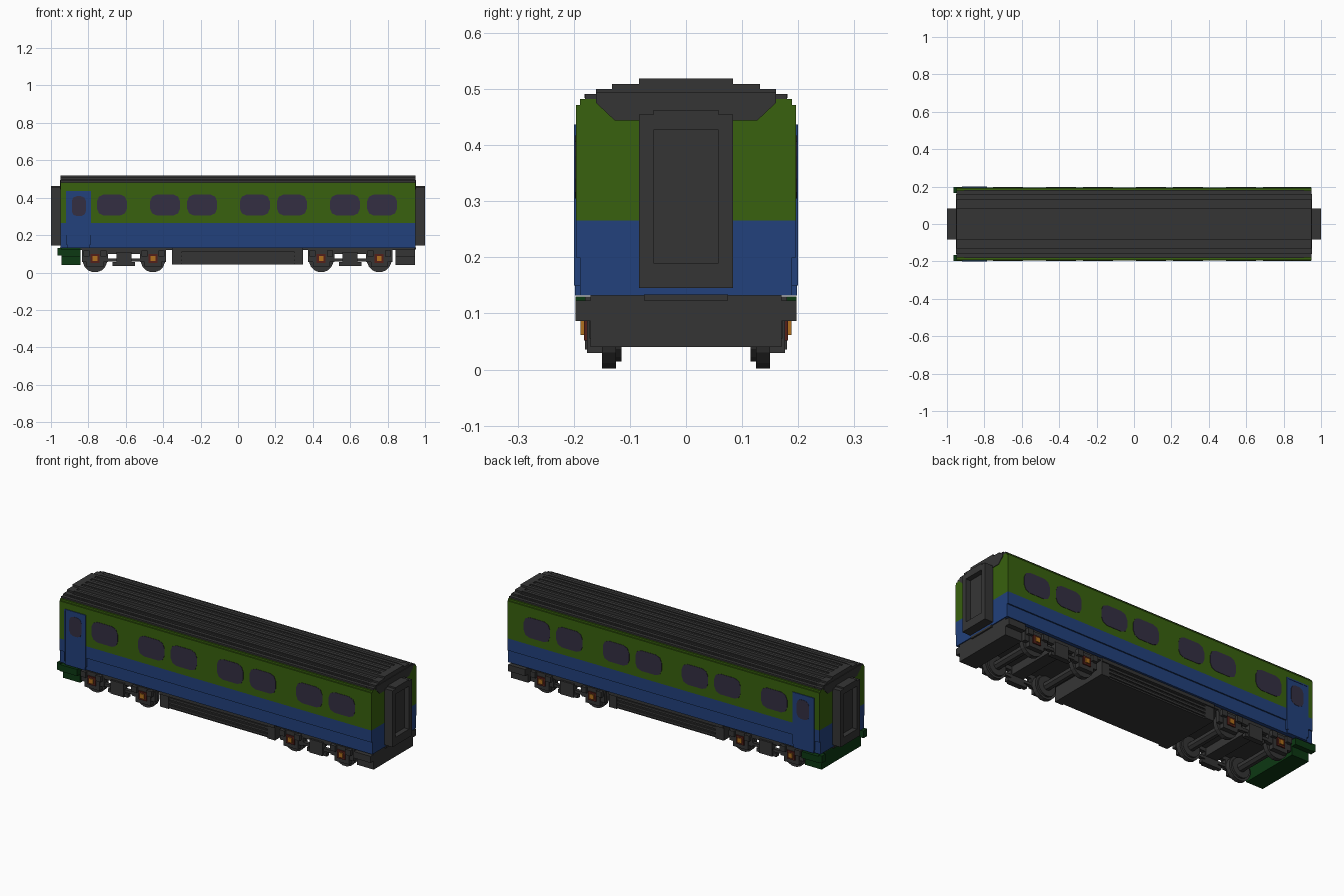
import bpy, bmesh, math
from mathutils import Vector

cube = bpy.data.objects.get("Cube")
if cube:
    bpy.data.objects.remove(cube)


def material(name, rgb):
    lin = [((c / 255 + 0.055) / 1.055) ** 2.4 if c > 10 else c / 255 / 12.92 for c in rgb]
    m = bpy.data.materials.new(name)
    m.use_nodes = True
    m.diffuse_color = (*lin, 1)
    bsdf = m.node_tree.nodes["Principled BSDF"]
    bsdf.inputs["Base Color"].default_value = (*lin, 1)
    bsdf.inputs["Roughness"].default_value = 0.8
    return m


GREEN = material("green paint", (56, 97, 14))
BLUE = material("blue paint", (34, 65, 124))
GREY = material("dark grey", (53, 53, 53))
GLASS = material("tinted glass", (52, 47, 66))
DARK_GREEN = material("dark green", (12, 56, 18))
RED = material("dark red", (84, 32, 26))
GOLD = material("amber", (176, 112, 30))


def finish(name, bm, mat):
    bmesh.ops.recalc_face_normals(bm, faces=bm.faces)
    me = bpy.data.meshes.new(name)
    bm.to_mesh(me)
    bm.free()
    ob = bpy.data.objects.new(name, me)
    me.materials.append(mat)
    bpy.context.collection.objects.link(ob)
    return ob


def add_prism(bm, pts, axis, a, b):
    """Extrude an outline: axis 'x' takes (y, z) points, axis 'y' takes (x, z)."""
    put = (lambda p, t: (t, p[0], p[1])) if axis == "x" else (lambda p, t: (p[0], t, p[1]))
    face = bm.faces.new([bm.verts.new(put(p, a)) for p in pts])
    out = bmesh.ops.extrude_face_region(bm, geom=[face])
    shift = Vector((b - a, 0, 0)) if axis == "x" else Vector((0, b - a, 0))
    bmesh.ops.translate(bm, vec=shift, verts=[v for v in out["geom"] if isinstance(v, bmesh.types.BMVert)])


def prism(name, pts, axis, a, b, mat):
    bm = bmesh.new()
    add_prism(bm, pts, axis, a, b)
    return finish(name, bm, mat)


def boxes(name, items, mat):
    """Join boxes given as (x0, x1, y0, y1, z0, z1) into one object."""
    bm = bmesh.new()
    for x0, x1, y0, y1, z0, z1 in items:
        add_prism(bm, [(x0, z0), (x1, z0), (x1, z1), (x0, z1)], "y", y0, y1)
    return finish(name, bm, mat)


def both_sides(items):
    return items + [(a, b, -d, -c, e, f) for a, b, c, d, e, f in items]


def mirrored(half):
    """Close a right-hand outline by reflecting it."""
    return half + [(-y, z) for y, z in reversed(half)]


def window_outline(cx, w, z0, z1, c):
    h = w / 2
    k = c * 0.3
    q = [(h, z0 + c), (h, z1 - c), (h - k, z1 - k), (h - c, z1)]
    r = [(h - c, z0), (h - k, z0 + k)] + q
    return [(cx + x, z) for x, z in r] + [(cx - x, z) for x, z in reversed(r)]


# Body shell: narrow sill, blue band, green upper sides
W = 0.196
prism("lower_body", mirrored([(0.189, 0.132), (0.189, 0.2), (W, 0.2), (W, 0.266)]), "x", -0.95, 0.95, BLUE)
prism("upper_body", mirrored([(W, 0.266), (W, 0.472), (0.189, 0.472), (0.189, 0.482), (0.16, 0.482)]),
      "x", -0.95, 0.95, GREEN)

# Roof: stepped profile, sunken between the ends, with long ribs
steps = [(0.18, 0.482), (0.18, 0.491), (0.16, 0.491), (0.16, 0.50), (0.132, 0.50),
         (0.132, 0.509), (0.084, 0.509), (0.084, 0.519)]
low = [(y, z if i == 0 else z - 0.005) for i, (y, z) in enumerate(steps)]
prism("roof", mirrored(low), "x", -0.91, 0.91, GREY)
for name, a, b in (("roof_end_left", 0.91, 0.95), ("roof_end_right", -0.95, -0.91)):
    prism(name, mirrored(steps), "x", a, b, GREY)
ribs = [(-0.91, 0.91, -0.01, 0.01, 0.512, 0.519)]
for y, z in ((0.04, 0.519), (0.075, 0.519), (0.115, 0.509), (0.148, 0.5), (0.172, 0.491)):
    ribs += both_sides([(-0.91, 0.91, y - 0.009, y + 0.009, z - 0.007, z)])
boxes("roof_ribs", ribs, GREY)

for side, s in (("left", 1), ("right", -1)):
    # Grey panel under the roof at each end
    prism("end_panel_" + side, mirrored([(0.127, 0.444), (0.16, 0.475), (0.16, 0.495)]),
          "x", s * 0.949, s * 0.953, GREY)
    # Gangway frame with a recessed door
    xa, xb = sorted((s * 0.945, s * 1.0))
    xd = sorted((s * 0.945, s * 0.972))
    boxes("gangway_" + side, both_sides([(xa, xb, 0.058, 0.084, 0.145, 0.455)]) + [
        (xa, xb, -0.058, 0.058, 0.145, 0.19),
        (xa, xb, -0.058, 0.058, 0.427, 0.463),
        (xd[0], xd[1], -0.058, 0.058, 0.19, 0.427)], GREY)
    # Block under each end
    prism("end_block_" + side, mirrored([(0.17, 0.04), (0.17, 0.087), (0.197, 0.087), (0.197, 0.123),
                                         (0.17, 0.123), (0.17, 0.134)]),
          "x", s * 0.842, s * 0.945, GREY if s > 0 else DARK_GREEN)
    boxes("coupler_plate_" + side, [(*sorted((s * 0.94, s * 0.953)), -0.075, 0.075, 0.123, 0.134)], GREY)

boxes("end_steps", both_sides([(-0.965, -0.945, 0.165, 0.197, 0.09, 0.13)]), DARK_GREEN)

# Windows and doors on both sides
for side, s in (("front", -1), ("back", 1)):
    bm = bmesh.new()
    for cx in (-0.674, -0.39, -0.192, 0.09, 0.288, 0.572, 0.77):
        add_prism(bm, window_outline(cx, 0.16, 0.305, 0.417, 0.036), "y", s * 0.193, s * 0.198)
    finish("windows_" + side, bm, GLASS)
    boxes("door_" + side, [(-0.914, -0.792, *sorted((s * 0.189, s * 0.198)), 0.132, 0.43)], BLUE)
    prism("door_window_" + side, window_outline(-0.851, 0.075, 0.302, 0.408, 0.025),
          "y", s * 0.195, s * 0.1995, GLASS)
    boxes("door_frame_" + side, [(a, b, *sorted((s * 0.189, s * 0.2)), c, d) for a, b, c, d in (
        (-0.919, -0.912, 0.15, 0.437), (-0.794, -0.787, 0.15, 0.437), (-0.919, -0.787, 0.43, 0.437))], BLUE)

# Floor and ribbed equipment box
boxes("floor", [(-0.945, 0.945, -0.17, 0.17, 0.12, 0.134)], GREY)
boxes("equipment_box", [(-0.352, 0.347, -0.165, 0.165, 0.042, 0.125)] + both_sides(
    [(-0.352, 0.347, 0.16, 0.18, 0.112, 0.13)] +
    [(-0.30, 0.30, 0.16, 0.172, z, z + 0.012) for z in (0.05, 0.071, 0.092)] +
    [(-0.352, -0.30, 0.16, 0.174, 0.042, 0.125), (0.30, 0.347, 0.16, 0.174, 0.042, 0.125)]), GREY)

# Bogies
R = 0.066
for side, bx in (("left", 0.6), ("right", -0.61)):
    frame = [(bx - 0.225, bx + 0.225, 0.15, 0.17, 0.1, 0.128),
             (bx - 0.085, bx + 0.085, 0.15, 0.17, 0.06, 0.076),
             (bx - 0.06, bx + 0.06, 0.15, 0.172, 0.036, 0.055),
             (bx - 0.04, bx + 0.04, 0.15, 0.18, 0.036, 0.11)]
    for dx in (-0.155, 0.155):
        x = bx + dx
        frame += [(x - 0.07, x + 0.07, 0.15, 0.172, 0.055, 0.105),
                  (x - 0.045, x + 0.045, 0.15, 0.176, 0.03, 0.12),
                  (x - 0.062, x - 0.03, 0.17, 0.19, 0.087, 0.118),
                  (x + 0.03, x + 0.062, 0.17, 0.19, 0.087, 0.118)]
    boxes("bogie_frame_" + side, both_sides(frame) + [
        (bx - 0.035, bx + 0.035, -0.16, 0.16, 0.075, 0.125)], GREY)

    bm = bmesh.new()
    for dx in (-0.155, 0.155):
        def ring(r, n):
            return [(bx + dx + r * math.cos((i + 0.5) * math.tau / n),
                     0.067 + r * math.sin((i + 0.5) * math.tau / n)) for i in range(n)]
        for s in (1, -1):
            add_prism(bm, ring(R, 16), "y", s * 0.125, s * 0.15)
            add_prism(bm, ring(R - 0.012, 16), "y", s * 0.115, s * 0.125)
        add_prism(bm, ring(0.024, 8), "y", -0.12, 0.12)
    finish("wheelsets_" + side, bm, GREY)

    axle_xs = (bx - 0.155, bx + 0.155)
    boxes("axle_boxes_" + side, both_sides(
        [(x - 0.024, x + 0.024, 0.17, 0.182, 0.052, 0.098) for x in axle_xs]), RED)
    boxes("axle_caps_" + side, both_sides(
        [(x - 0.013, x + 0.013, 0.18, 0.188, 0.062, 0.088) for x in axle_xs]), GOLD)
